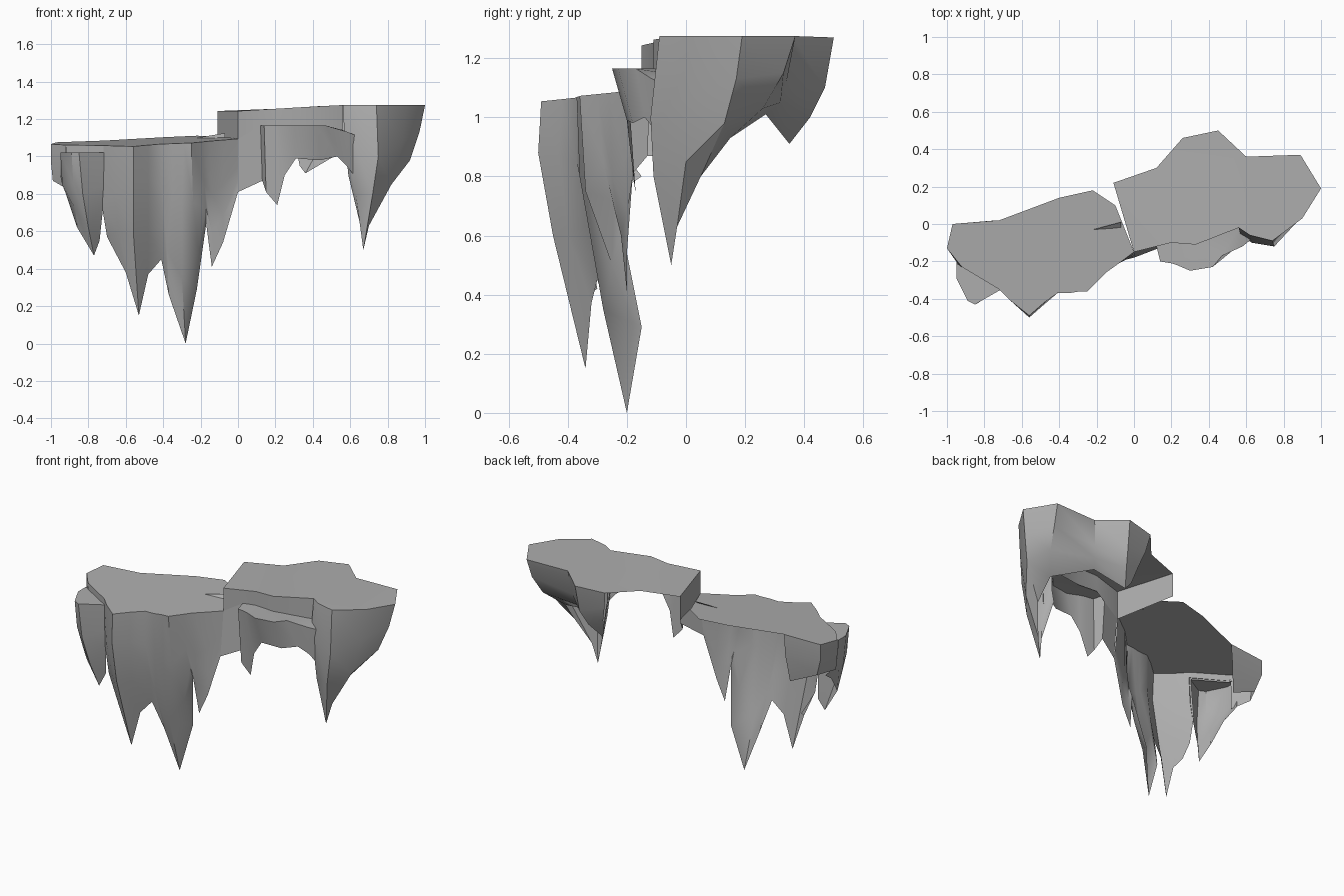
import bpy, bmesh, math

if "Cube" in bpy.data.objects:
    bpy.data.objects.remove(bpy.data.objects["Cube"], do_unlink=True)

rock = bpy.data.materials.new("grey rock")
rock.use_nodes = True
rock_colour = (0.42, 0.42, 0.42, 1)
rock.diffuse_color = rock_colour
rock.node_tree.nodes["Principled BSDF"].inputs["Base Color"].default_value = rock_colour


# Heights of the three upper surfaces
def low_top(x, y):
    return 1.105 + .03 * x + .07 * y


def high_top(x, y):
    return min(1.275, 1.243 + .06 * max(x, 0))


def shelf_top(x, y):
    return 1.165 - .4 * max(x - .5, 0)


def nook_top(x, y):
    return 1.02


def raised(outline, height):
    return [(x, y, height(x, y)) for x, y in outline]


def finish(name, bm):
    mesh = bpy.data.meshes.new(name)
    bm.to_mesh(mesh)
    bm.free()
    mesh.materials.append(rock)
    obj = bpy.data.objects.new(name, mesh)
    bpy.context.collection.objects.link(obj)
    bpy.ops.object.select_all(action="DESELECT")
    bpy.context.view_layer.objects.active = obj
    obj.select_set(True)
    bpy.ops.object.shade_smooth_by_angle(angle=math.radians(35))
    return obj


def curtain(name, columns):
    """Hanging sheet: each column runs from the rim downwards."""
    bm = bmesh.new()
    grid = [[bm.verts.new(p) for p in column] for column in columns]
    for a, b in zip(grid, grid[1:]):
        for i in range(len(a) - 1):
            bm.faces.new((a[i], a[i + 1], b[i + 1], b[i]))
    return finish(name, bm)


def cap(name, points):
    """Upper surface, outline anticlockwise from above."""
    bm = bmesh.new()
    face = bm.faces.new([bm.verts.new(p) for p in points])
    bmesh.ops.triangulate(bm, faces=[face])
    return finish(name, bm)


def hang(rim, drops):
    return [[top] + list(drop) for top, drop in zip(rim, drops)]


# Lower ledge: front curtain with its icicles
front_rim = raised([(-.72, -.35), (-.66, -.41), (-.56, -.49), (-.48, -.42), (-.41, -.37),
                    (-.35, -.37), (-.29, -.36), (-.25, -.36), (-.19, -.3), (-.15, -.26),
                    (-.08, -.21), (0, -.15)], low_top)
front_drops = [
    [(-.73, -.33, .75), (-.7, -.33, .57), (-.62, -.3, .42)],
    [(-.66, -.41, .8), (-.64, -.38, .6), (-.6, -.36, .38)],
    [(-.56, -.5, .88), (-.56, -.45, .6), (-.53, -.34, .15)],
    [(-.48, -.43, .87), (-.48, -.4, .61), (-.48, -.32, .37)],
    [(-.41, -.37, .85), (-.4, -.33, .63), (-.41, -.3, .45)],
    [(-.35, -.36, .8), (-.38, -.3, .5), (-.37, -.23, .26)],
    [(-.3, -.34, .75), (-.3, -.28, .35), (-.28, -.2, 0)],
    [(-.24, -.34, .75), (-.21, -.25, .5), (-.22, -.15, .29)],
    [(-.18, -.28, .85), (-.17, -.25, .72), (-.17, -.22, .64)],
    [(-.14, -.25, .8), (-.14, -.22, .6), (-.14, -.2, .41)],
    [(-.08, -.21, .85), (-.08, -.2, .68), (-.08, -.2, .54)],
    [(0, -.16, .95), (0, -.17, .88), (0, -.18, .81)],
]
curtain("lower_front_curtain", hang(front_rim, front_drops))

# Lower ledge: end wall wrapping round to the back
end_rim = raised([(-.72, .02), (-.97, 0), (-1, -.13), (-.92, -.23)], low_top)
end_drops = [[(-.73, .02, .95), (-.75, 0, .78)], [(-.97, 0, .98), (-.93, -.02, .86)],
             [(-1, -.13, .97), (-.99, -.13, .87)], [(-.93, -.23, .95), (-.92, -.22, .83)]]
curtain("lower_end_wall", hang(end_rim, end_drops))

# Lower ledge: walking surface with a small raised sliver
back_rim = raised([(-.06, .0), (-.1, .1), (-.22, .18), (-.4, .14)], low_top)
cap("lower_top", end_rim + front_rim + back_rim + [])
cap("surface_sliver", [(-.22, -.03, 1.1), (-.07, -.02, 1.1), (-.07, .01, 1.125)])

# Corner nook: small shelf, riser and icicle cluster
nook_rim = raised([(-.95, -.21), (-.95, -.29), (-.89, -.41), (-.85, -.43), (-.71, -.35)], nook_top)
nook_drops = [
    [(-.95, -.2, .9), (-.93, -.18, .84), (-.9, -.15, .8)],
    [(-.94, -.28, .85), (-.92, -.26, .8), (-.88, -.24, .74)],
    [(-.88, -.4, .85), (-.87, -.36, .72), (-.86, -.33, .62)],
    [(-.83, -.42, .8), (-.8, -.38, .62), (-.77, -.33, .47)],
    [(-.71, -.34, .85), (-.72, -.33, .74), (-.74, -.3, .55)],
]
curtain("nook_icicles", hang(nook_rim, nook_drops))
cap("nook_shelf", nook_rim)
riser = [end_rim[-1], front_rim[0]]
curtain("nook_riser", [[p, (p[0], p[1], 1.01)] for p in riser])

# Upper ledge: step face along the front and inner side
step_rim = raised([(-.11, .22), (0, -.15), (.2, -.1), (.33, -.11), (.56, -.02)], high_top)
step_feet = [1.09, 1.06, 1.15, 1.15, 1.1]
curtain("step_face", [[p, (p[0], p[1], foot)] for p, foot in zip(step_rim, step_feet)])

# Upper ledge: curtain round the outer end and back
outer_rim = raised([(.56, -.02), (.62, -.06), (.74, -.09), (.9, .03), (1, .19),
                    (.89, .37), (.6, .36), (.45, .5), (.26, .46)], high_top)
outer_drops = [
    [(.57, -.06, 1.1), (.58, -.05, 1.0), (.59, -.02, .9)],
    [(.63, -.1, 1.05), (.63, -.09, .8), (.65, -.06, .65)],
    [(.75, -.12, 1.0), (.72, -.11, .8), (.67, -.05, .5)],
    [(.88, .02, 1.08), (.82, 0, .85), (.7, -.03, .63)],
    [(.97, .17, 1.13), (.92, .13, .98), (.77, .05, .8)],
    [(.88, .33, 1.15), (.85, .26, 1.03), (.76, .15, .93)],
    [(.58, .34, 1.12), (.56, .32, 1.05), (.53, .27, 1.01)],
    [(.44, .47, 1.1), (.41, .42, 1.0), (.36, .35, .91)],
    [(.28, .44, 1.15), (.31, .41, 1.05), (.33, .37, .95)],
]
curtain("upper_outer_curtain", hang(outer_rim, outer_drops))
cap("upper_top", step_rim[:-1] + outer_rim + raised([(.12, .3)], high_top))

# Front shelf under the upper ledge, with its short icicles
shelf_rim = raised([(.12, -.12), (.14, -.2), (.2, -.21), (.23, -.22), (.3, -.25),
                    (.42, -.23), (.47, -.17), (.58, -.12), (.63, -.08)], shelf_top)
shelf_drops = [[(.13, -.13, .87)], [(.15, -.18, .81)], [(.21, -.17, .74)], [(.25, -.19, .9)],
               [(.31, -.2, .99)], [(.44, -.18, .98)], [(.53, -.14, 1.0)],
               [(.58, -.1, .95)], [(.62, -.08, .9)]]
curtain("shelf_icicles", hang(shelf_rim, shelf_drops))
cap("shelf_top", shelf_rim + raised([(.56, -.02), (.33, -.11), (.2, -.1)], shelf_top))

# Web joining the lower ledge to the shelf
curtain("joining_web", [[front_rim[-1], front_drops[-1][-1]], [shelf_rim[0], shelf_drops[0][0]]])
